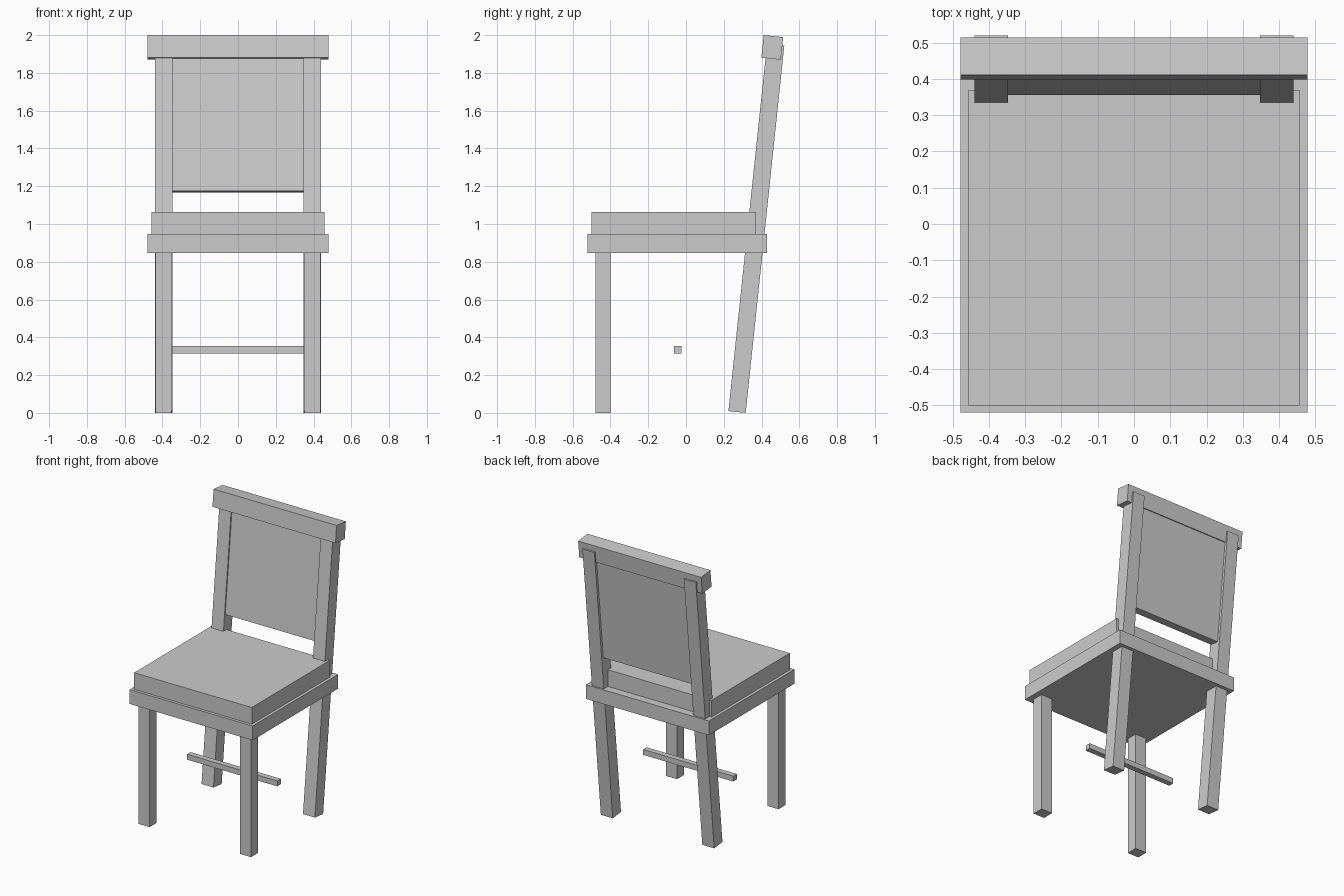
import bpy
import bmesh
from math import radians
from mathutils import Matrix

if "Cube" in bpy.data.objects:
    bpy.data.objects.remove(bpy.data.objects["Cube"])

# Leaning frame of the backrest: origin at the rear foot of the back legs
LEAN = Matrix.Translation((0, 0.316, 0)) @ Matrix.Rotation(radians(-6), 4, 'X')


def box(name, x, y, z, frame=None):
    """Box from (min, max) ranges, optionally placed in a leaning frame."""
    size = [r[1] - r[0] for r in (x, y, z)]
    mid = [(r[0] + r[1]) / 2 for r in (x, y, z)]
    bm = bmesh.new()
    bmesh.ops.create_cube(bm, size=1, matrix=Matrix.Translation(mid) @ Matrix.Diagonal((*size, 1)))
    mesh = bpy.data.meshes.new(name)
    bm.to_mesh(mesh)
    bm.free()
    ob = bpy.data.objects.new(name, mesh)
    bpy.context.collection.objects.link(ob)
    if frame:
        ob.matrix_world = frame
    return ob


def mirrored(ob):
    ob.modifiers.new("mirror", 'MIRROR').use_axis[0] = True


# Seat board and cushion
box("seat", (-0.478, 0.478), (-0.5205, 0.4285), (0.847, 0.947))
box("cushion", (-0.457, 0.457), (-0.5, 0.37), (0.947, 1.064))

# Front legs and the leaning back legs that carry the backrest
mirrored(box("front_legs", (0.351, 0.438), (-0.48, -0.401), (0, 0.847)))
mirrored(box("back_legs", (0.348, 0.4405), (-0.092, 0), (0, 1.956), LEAN))

# Backrest panel and top rail
box("back_panel", (-0.348, 0.348), (-0.083, -0.018), (1.172, 1.879), LEAN)
box("top_rail", (-0.478, 0.478), (-0.1141, -0.0105), (1.879, 1.999), LEAN)

# Floating cross bar between the legs
box("cross_bar", (-0.35, 0.35), (-0.064, -0.025), (0.315, 0.353))
